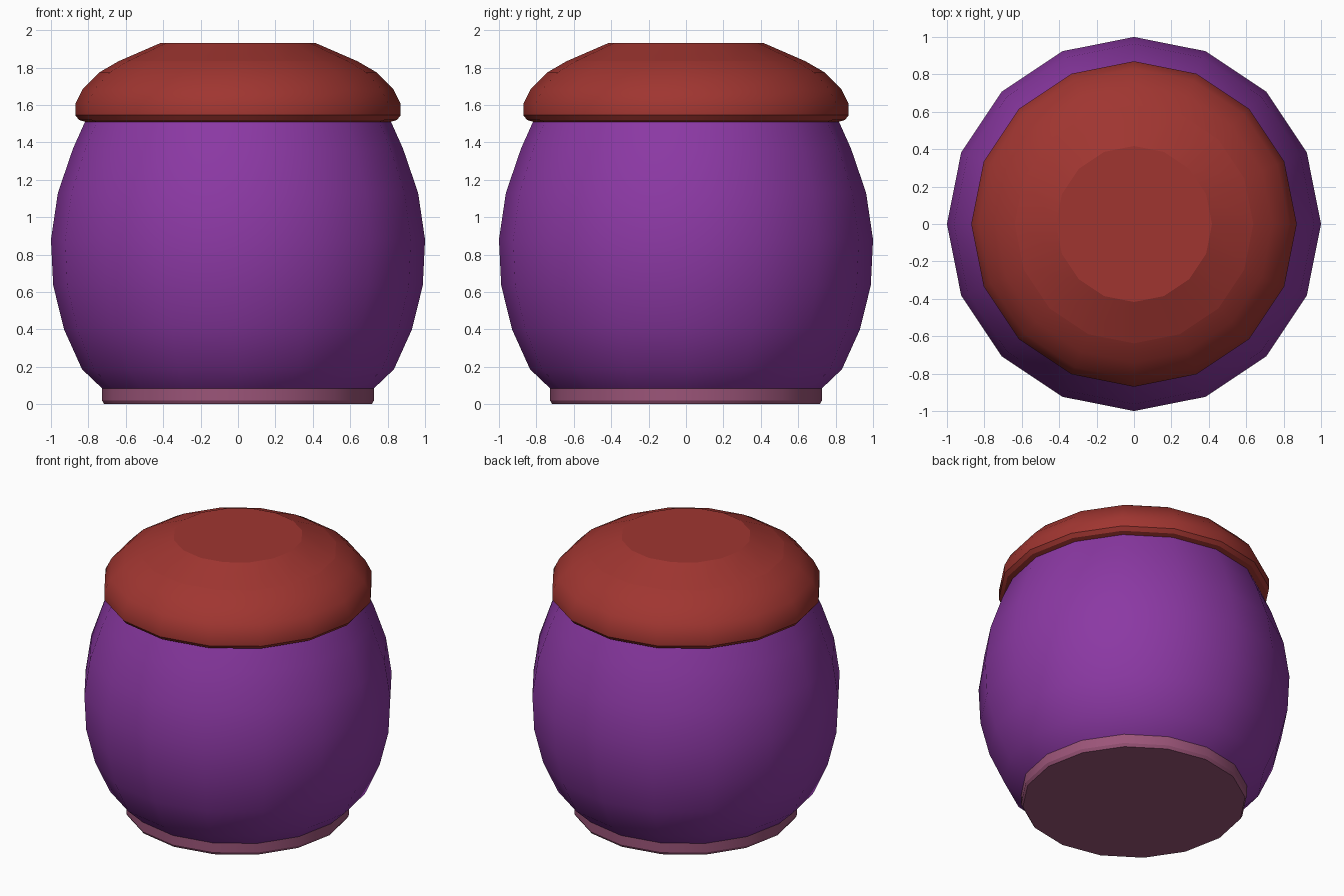
import bpy, bmesh
from math import sin, cos, tau

if "Cube" in bpy.data.objects:
    bpy.data.objects.remove(bpy.data.objects["Cube"])

SIDES = 16


def lathe(name, profile, color, sharp=()):
    """Revolve (radius, z) points into a closed 16-sided solid; 'sharp' lists hard rings."""
    bm = bmesh.new()
    rings = [[bm.verts.new((r * cos(tau * i / SIDES), r * sin(tau * i / SIDES), z))
              for i in range(SIDES)] for r, z in profile]
    for low, high in zip(rings, rings[1:]):
        for i in range(SIDES):
            j = (i + 1) % SIDES
            bm.faces.new((low[i], low[j], high[j], high[i])).smooth = True
    bm.faces.new(rings[0][::-1])
    bm.faces.new(rings[-1])
    for k in {0, len(rings) - 1, *sharp}:
        for i in range(SIDES):
            bm.edges.get((rings[k][i], rings[k][(i + 1) % SIDES])).smooth = False
    mesh = bpy.data.meshes.new(name)
    bm.to_mesh(mesh)
    bm.free()
    obj = bpy.data.objects.new(name, mesh)
    bpy.context.collection.objects.link(obj)
    mat = bpy.data.materials.new(name + "_paint")
    mat.diffuse_color = (*color, 1)
    mat.use_nodes = True
    mat.node_tree.nodes["Principled BSDF"].inputs["Base Color"].default_value = mat.diffuse_color
    mesh.materials.append(mat)
    return obj


# Foot ring
lathe("foot", [(0.715, 0), (0.727, 0.02), (0.727, 0.085)], (0.33, 0.09, 0.19), sharp=(1,))

# Rounded pot body
lathe("pot_body", [(0.727, 0.085), (0.834, 0.187), (0.93, 0.40), (0.988, 0.635),
                   (1.0, 0.88), (0.963, 1.13), (0.882, 1.367), (0.818, 1.51)],
      (0.26, 0.04, 0.37))

# Domed lid with a rolled rim and flat top
lathe("lid", [(0.818, 1.51), (0.85, 1.52), (0.87, 1.545), (0.87, 1.605), (0.83, 1.685),
              (0.74, 1.775), (0.638, 1.834), (0.417, 1.93)],
      (0.35, 0.036, 0.03), sharp=(1, 2, 6))
